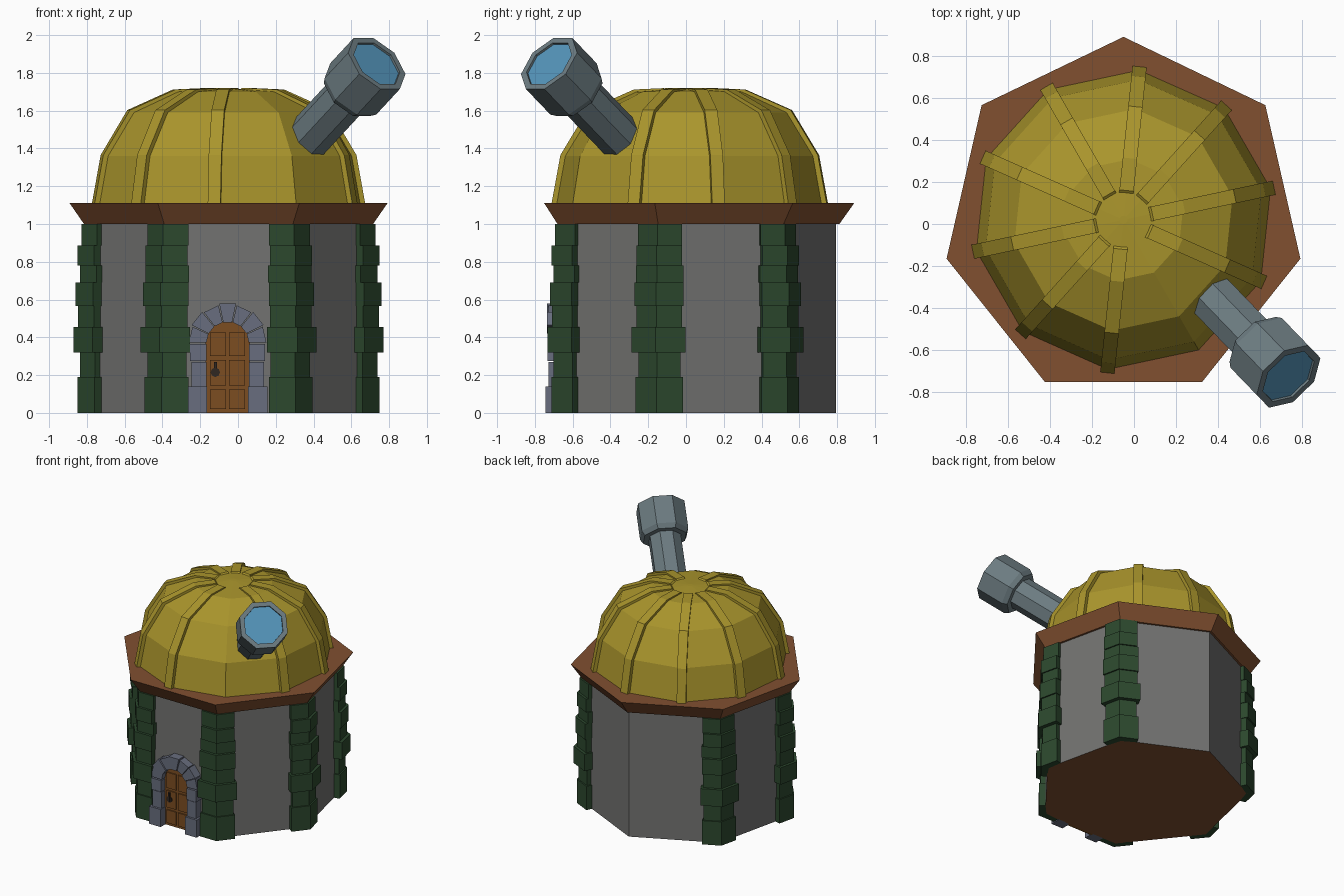
import bpy, bmesh, math
from math import sin, cos, pi
from mathutils import Vector

if "Cube" in bpy.data.objects:
    bpy.data.objects.remove(bpy.data.objects["Cube"])

CX, CY = -0.05, 0.027


def mat(name, r, g, b):
    m = bpy.data.materials.new(name)
    m.diffuse_color = (r, g, b, 1)
    m.use_nodes = True
    m.node_tree.nodes["Principled BSDF"].inputs["Base Color"].default_value = m.diffuse_color
    return m


GOLD = mat("gold", 0.40, 0.30, 0.025)
BROWN = mat("brown", 0.22, 0.08, 0.03)
GREEN = mat("green", 0.025, 0.065, 0.027)
WALL = mat("wall_grey", 0.17, 0.17, 0.165)
STONE = mat("stone", 0.14, 0.155, 0.21)
WOOD = mat("wood", 0.20, 0.075, 0.015)
DARK = mat("dark_metal", 0.03, 0.02, 0.015)
METAL = mat("metal", 0.15, 0.20, 0.22)
GLASS = mat("glass", 0.09, 0.30, 0.50)


def finish(bm, name, *mats):
    bmesh.ops.recalc_face_normals(bm, faces=bm.faces)
    me = bpy.data.meshes.new(name)
    bm.to_mesh(me)
    bm.free()
    for m in mats:
        me.materials.append(m)
    ob = bpy.data.objects.new(name, me)
    bpy.context.collection.objects.link(ob)
    return ob


def loft(bm, loops):
    """Skin equal-length loops of points and cap both ends."""
    vs = [[bm.verts.new(p) for p in lp] for lp in loops]
    n = len(vs[0])
    for a, b in zip(vs, vs[1:]):
        for i in range(n):
            j = (i + 1) % n
            bm.faces.new((a[i], a[j], b[j], b[i]))
    bm.faces.new(vs[0])
    bm.faces.new(vs[-1])


def rings(profile, n, phase, cx=0.0, cy=0.0):
    """Polygonal rings from (radius, height) pairs."""
    return [[Vector((cx + r * cos(phase + 2 * pi * i / n), cy + r * sin(phase + 2 * pi * i / n), z))
             for i in range(n)] for r, z in profile]


def slab(bm, outline, y0, y1):
    """Extrude an (x, z) outline between two depths."""
    loft(bm, [[(x, y, z) for x, z in outline] for y in (y0, y1)])


def rect(x0, x1, z0, z1):
    return [(x0, z0), (x1, z0), (x1, z1), (x0, z1)]


# Seven-sided wall with a brown underside
R = 0.768
bm = bmesh.new()
loft(bm, rings([(R, 0), (R, 1.0)], 7, pi / 2, CX, CY))
for f in bm.faces:
    f.material_index = int(f.calc_center_median().z < 0.01)
finish(bm, "wall", WALL, BROWN)

# Flared roof rim
bm = bmesh.new()
loft(bm, rings([(0.785, 1.0), (0.863, 1.11)], 7, pi / 2, CX, CY))
finish(bm, "roof_rim", BROWN)

# Ten-sided dome
DOME = [(0.715, 1.11), (0.67, 1.36), (0.53, 1.59), (0.29, 1.70)]
PH = math.radians(12)
bm = bmesh.new()
loft(bm, rings(DOME + [(0.02, 1.718)], 10, PH, CX, 0.02))
finish(bm, "dome", GOLD)

# Dome ribs, one left out where the telescope sits
bm = bmesh.new()
path = [(0.732, 1.11), (0.685, 1.365), (0.541, 1.603), (0.294, 1.712), (0.14, 1.719)]
for k in range(10):
    if k == 8:
        continue
    a = PH + k * pi / 5
    u, v = Vector((cos(a), sin(a), 0)), Vector((-sin(a), cos(a), 0))
    loops = []
    for r, z in path:
        dz = 0 if z < 1.2 else -0.03
        o = Vector((CX, 0.02, z))
        loops.append([o + u * r - v * 0.034, o + u * r + v * 0.034,
                      o + u * (r - 0.04) + v * 0.034 + Vector((0, 0, dz)),
                      o + u * (r - 0.04) - v * 0.034 + Vector((0, 0, dz))])
    loft(bm, loops)
finish(bm, "dome_ribs", GOLD)

# Stacked green blocks around six of the seven corners
bm = bmesh.new()
corners = rings([(R, 0)], 7, pi / 2, CX, CY)[0]
blocks = [(0, 0.19, 0.046, 0.12), (0.19, 0.32, 0.036, 0.11), (0.32, 0.455, 0.067, 0.13),
          (0.455, 0.565, 0.045, 0.115), (0.565, 0.69, 0.056, 0.12), (0.69, 0.78, 0.036, 0.125),
          (0.78, 0.885, 0.046, 0.115), (0.885, 1.0, 0.028, 0.12)]
up = Vector((0, 0, 1))
for i in range(1, 7):
    c = corners[i]
    e1 = (corners[i - 1] - c).normalized()
    e2 = (corners[(i + 1) % 7] - c).normalized()
    out = -(e1 + e2).normalized()
    n1, n2 = up.cross(e1), up.cross(e2)
    n1 = n1 if n1.dot(out) > 0 else -n1
    n2 = n2 if n2.dot(out) > 0 else -n2
    for z0, z1, t, w in blocks:
        lp = [c + e1 * w, c + e1 * w + n1 * t, c + out * (t / cos(pi / 7)),
              c + e2 * w + n2 * t, c + e2 * w, c - out * 0.01]
        loft(bm, [[p + up * z for p in lp] for z in (z0, z1)])
finish(bm, "corner_blocks", GREEN)

# Door leaf with arched top
FY, DX, AZ = -0.66, -0.055, 0.37
bm = bmesh.new()
arch = [(DX + 0.118 * cos(pi * i / 8), AZ + 0.118 * sin(pi * i / 8)) for i in range(9)]
slab(bm, [(DX - 0.118, 0), (DX + 0.118, 0)] + arch, FY, -0.685)
finish(bm, "door", WOOD)

# Raised door panels
bm = bmesh.new()
for z0, z1 in ((0.02, 0.125), (0.145, 0.28), (0.30, 0.425)):
    for s in (-1, 1):
        xs = sorted((DX + s * 0.008, DX + s * 0.092))
        slab(bm, rect(xs[0], xs[1], z0, z1), -0.68, -0.694)
finish(bm, "door_panels", WOOD)

# Door handle
bm = bmesh.new()
ring = [(-0.12 + 0.025 * cos(pi * i / 4), 0.215 + 0.025 * sin(pi * i / 4)) for i in range(8)]
slab(bm, ring, -0.69, -0.70)
slab(bm, rect(-0.128, -0.112, 0.20, 0.27), -0.69, -0.705)
finish(bm, "door_handle", DARK)

# Stone door surround: base blocks, jambs and arch stones
bm = bmesh.new()
for s in (-1, 1):
    for w0, w1, z0, z1, y in ((0.108, 0.21, 0, 0.14, -0.745), (0.112, 0.192, 0.14, 0.27, -0.728),
                              (0.112, 0.198, 0.275, 0.365, -0.733)):
        xs = sorted((DX + s * w0, DX + s * w1))
        slab(bm, rect(xs[0], xs[1], z0, z1), FY, y)
for i in range(7):
    a0, a1 = pi * i / 7 + 0.015, pi * (i + 1) / 7 - 0.015
    ro = 0.213 if i % 2 else 0.205
    slab(bm, [(DX + r * cos(a), AZ + r * sin(a))
              for r, a in ((0.112, a0), (ro, a0), (ro, a1), (0.112, a1))],
         FY, -0.735 if i % 2 else -0.728)
finish(bm, "door_surround", STONE)

# Telescope along its tilted axis, local origin at the centre of the mouth
tip = Vector((0.735, -0.725, 1.85))
rot = Vector((0.555, -0.575, 0.60)).to_track_quat('Z', 'Y')
bm = bmesh.new()
loft(bm, rings([(0.122, -0.70), (0.122, -0.26), (0.165, -0.26), (0.184, -0.225),
                (0.184, 0), (0.148, 0), (0.148, -0.02)], 8, pi / 8))
tube = finish(bm, "telescope_tube", METAL)
bm = bmesh.new()
loft(bm, rings([(0.147, -0.03), (0.147, -0.012)], 8, pi / 8))
lens = finish(bm, "telescope_lens", GLASS)
for ob in (tube, lens):
    ob.rotation_mode = 'QUATERNION'
    ob.rotation_quaternion = rot
    ob.location = tip
